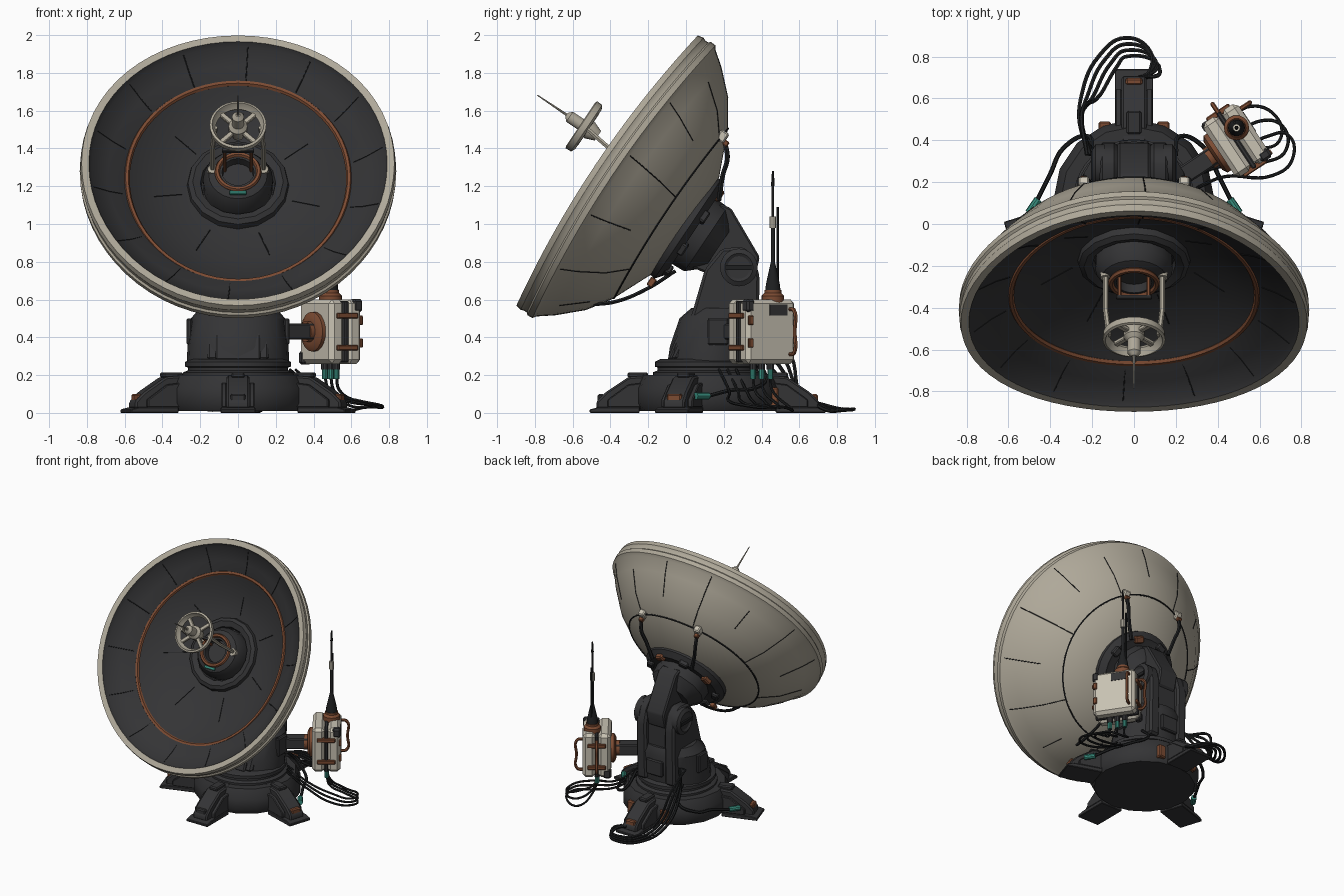
import bpy, bmesh, math
from mathutils import Matrix, Vector

if "Cube" in bpy.data.objects:
    bpy.data.objects.remove(bpy.data.objects["Cube"])

T, R = Matrix.Translation, Matrix.Rotation
I = Matrix.Identity(4)
# dish frame: local z looks out of the dish, local y runs up the rim
D = T((0, -.42, 1.285)) @ R(math.radians(56.1), 4, 'X')


def material(name, r, g, b):
    m = bpy.data.materials.new(name)
    m.diffuse_color = (r, g, b, 1)
    m.use_nodes = True
    m.node_tree.nodes["Principled BSDF"].inputs["Base Color"].default_value = m.diffuse_color
    return m


BEIGE = material("beige_paint", .43, .395, .32)
WHITE = material("pale_paint", .58, .54, .45)
DARK = material("charcoal_metal", .034, .034, .036)
BLACK = material("black_rubber", .013, .014, .015)
COPPER = material("copper", .2, .07, .032)
TEAL = material("teal", .04, .27, .21)


def finish(name, bm, mats, M=I):
    if M is D:  # the dish sides curve slightly forward
        for v in bm.verts:
            v.co.z += .1 * v.co.x ** 2
    bmesh.ops.remove_doubles(bm, verts=bm.verts, dist=1e-5)
    bmesh.ops.recalc_face_normals(bm, faces=bm.faces)
    for f in bm.faces:
        f.smooth = True
    for e in bm.edges:
        e.smooth = len(e.link_faces) == 2 and e.calc_face_angle(0) < math.radians(32)
    me = bpy.data.meshes.new(name)
    bm.to_mesh(me)
    bm.free()
    for m in mats:
        me.materials.append(m)
    ob = bpy.data.objects.new(name, me)
    ob.matrix_world = M
    bpy.context.collection.objects.link(ob)
    return ob


def lathe(name, prof, mat, M=I, n=32, sy=1, close=False, split=None, mat2=None):
    """Spin (radius, z[, y shift]) points about z; segments from split on use mat2."""
    bm = bmesh.new()
    rings = []
    for p in prof:
        r, z, s = (*p, 0)[:3]
        rings.append([bm.verts.new((r * math.cos(a), r * sy * math.sin(a) + s, z))
                      for a in (2 * math.pi * i / n for i in range(n))])
    if close:
        rings.append(rings[0])
    for k, (a, b) in enumerate(zip(rings, rings[1:])):
        for i in range(n):
            j = (i + 1) % n
            f = bm.faces.new((a[i], a[j], b[j], b[i]))
            f.material_index = int(split is not None and k >= split)
    return finish(name, bm, [mat] + ([mat2] if mat2 else []), M)


def cyl(name, r, z0, z1, mat, M=I, n=20, r2=None):
    return lathe(name, [(0, z0), (r, z0), (r if r2 is None else r2, z1), (0, z1)], mat, M, n)


def ring(name, r, minor, z, mat, M=I, n=48, sy=1, s=0):
    pts = [(r + minor * math.cos(a), z + minor * math.sin(a), s)
           for a in (math.pi * k / 3 for k in range(6))]
    return lathe(name, pts, mat, M, n, sy, close=True)


def bevelled(bm, w):
    if w:
        bmesh.ops.bevel(bm, geom=bm.edges[:], offset=w, segments=1, affect='EDGES')


def box(name, size, loc, mat, M=I, bevel=.008):
    bm = bmesh.new()
    bmesh.ops.create_cube(bm, size=1, matrix=T(loc) @ Matrix.Diagonal((*size, 1)))
    bevelled(bm, bevel)
    return finish(name, bm, [mat], M)


def prism(name, pts, x0, x1, mat, M=I, bevel=.01):
    """Extrude a (y, z) outline along x."""
    bm = bmesh.new()
    a = [bm.verts.new((x0, *p)) for p in pts]
    b = [bm.verts.new((x1, *p)) for p in pts]
    bm.faces.new(a)
    bm.faces.new(b[::-1])
    for i in range(len(pts)):
        j = (i + 1) % len(pts)
        bm.faces.new((a[i], b[i], b[j], a[j]))
    bmesh.ops.recalc_face_normals(bm, faces=bm.faces)
    bevelled(bm, bevel)
    return finish(name, bm, [mat], M)


def tube(name, pts, rad, mat, M=I, straight=False):
    cu = bpy.data.curves.new(name, 'CURVE')
    cu.dimensions, cu.bevel_depth, cu.bevel_resolution = '3D', rad, 1
    cu.use_fill_caps, cu.resolution_u = True, 7
    sp = cu.splines.new('BEZIER')
    sp.bezier_points.add(len(pts) - 1)
    for bp, p in zip(sp.bezier_points, pts):
        bp.co = p
        bp.handle_left_type = bp.handle_right_type = 'VECTOR' if straight else 'AUTO'
    tmp = bpy.data.objects.new(name + "_path", cu)
    bpy.context.collection.objects.link(tmp)
    bpy.context.view_layer.update()
    me = bpy.data.meshes.new_from_object(tmp.evaluated_get(bpy.context.evaluated_depsgraph_get()))
    bpy.data.objects.remove(tmp)
    bm = bmesh.new()
    bm.from_mesh(me)
    bpy.data.meshes.remove(me)
    return finish(name, bm, [mat], M)


# base: plinth, turntable and four legs, the side ones swept forward
B = T((0, .115, 0))
lathe("plinth", [(0, .01), (.36, .01), (.385, .05), (.385, .13), (.35, .2), (0, .2)], DARK, B, 16)
lathe("turntable", [(0, .19), (.29, .19), (.29, .215), (.265, .225), (.265, .24), (.28, .245),
                    (.28, .27), (.25, .285), (0, .285)], DARK, B, 40)
for k, ang in enumerate((0, 108, 180, 252)):
    L = B @ R(math.radians(ang), 4, 'Z')
    prism("leg", [(.25, .02), (.59, .02), (.59, .06), (.54, .11), (.42, .19), (.25, .205)], -.06, .06, DARK, L)
    prism("foot_plate", [(.36, 0), (.625, 0), (.625, .018), (.58, .03), (.36, .03)], -.092, .092, DARK, L, .004)
    for sx in (-1, 1):
        prism("leg_rib", [(.3, .03), (.53, .03), (.53, .07), (.42, .15), (.3, .165)], sx * .06, sx * .088, DARK, L, .005)
    box("leg_cap", (.07, .11, .03), (0, .37, .2), DARK, L)
    box("foot_clamp", (.08, .035, .05), (0, .565, .075), DARK if k == 2 else COPPER, L)
for sx in (-1, 1):
    box("plinth_latch", (.06, .07, .1), (sx * .14, .455, .085), COPPER)
    cyl("leg_plug", .02, -.04, .04, TEAL, T((sx * .48, .085, .09)) @ R(.6 * sx, 4, 'Z') @ R(math.pi / 2, 4, 'X'), 10)
    tube("leg_cable", [(sx * .46, .12, .09), (sx * .4, .24, .12), (sx * .34, .36, .13), (sx * .22, .42, .2),
                       (sx * .2, .33, .3)], .011, BLACK)

# pedestal drum with two cheeks and the tilt joint
lathe("pedestal_drum", [(0, .27, .135), (.27, .27, .135), (.268, .35, .145), (.25, .5, .18), (.2, .555, .2), (0, .555, .2)],
      DARK, I, 20, .86)
prism("drum_front_panel", [(-.1, .28), (.1, .28), (.1, .5), (.01, .5), (-.05, .4)], -.12, .12, DARK)
for sx in (-1, 1):
    prism("yoke_cheek", [(-.08, .28), (.38, .28), (.39, .72), (.36, .83), (.3, .88), (.19, .87), (.1, .76), (.03, .52)],
          sx * .08, sx * .165, DARK, I, .015)
    X = T((0, .28, .77)) @ R(sx * math.pi / 2, 4, 'Y')
    lathe("tilt_joint_cap", [(0, .14), (.1, .14), (.1, .185), (.075, .2), (.06, .19), (0, .19)], DARK, X, 20)
    box("joint_slot", (.015, .14, .025), (sx * .197, .28, .77), BLACK, I, 0)
    box("side_hatch", (.03, .11, .14), (sx * .258, .17, .43), DARK)
box("rear_hatch", (.14, .03, .12), (0, .385, .4), DARK)
prism("yoke_core", [(.1, .5), (.35, .5), (.35, .72), (.16, .74)], -.09, .09, DARK, I, 0)

# dish: painted shell outside, dark bowl inside, panel seams on both
back = [(.29, -.515), (.52, -.41), (.65, -.32), (.76, -.2), (.815, -.125)]
lathe("dish", [(0, -.515)] + back + [(.836, -.11), (.838, -.08), (.828, -.07), (.828, -.05), (.835, -.035),
      (.828, -.003), (.79, -.003), (.775, -.028), (.69, -.08), (.61, -.115, .01), (.58, -.14, .01),
      (.45, -.205, .03), (.3, -.255, .06), (0, -.28, .08)], BEIGE, D, 64, 1.04, split=12, mat2=DARK)
ring("inner_copper_ring", .588, .015, -.125, COPPER, D, 64, 1.075, .006)
ring("back_seam", .52, .006, -.41, BLACK, D, 64, 1.04)
for k in range(14):
    a = 2 * math.pi * (k + .35) / 14
    c, s = math.cos(a), 1.04 * math.sin(a)
    tube("back_panel_seam", [(r * c, r * s, z) for r, z in back[1 + k % 2: 5 - k % 3 // 2]], .003, BLACK, D, True)
    tube("front_panel_seam", [(.775 * c, .775 * s, -.028), (.69 * c, .69 * s, -.08), (.62 * c, .62 * s, -.11)],
         .003, BLACK, D, True)
    if k % 2:
        tube("inner_panel_seam", [(.45 * c, .45 * s + .03, -.205), (.3 * c, .3 * s + .06, -.255)], .003, BLACK, D, True)

# mount behind the dish
lathe("mount_collar", [(0, -.49), (.31, -.49), (.315, -.53), (.27, -.565), (.25, -.56), (0, -.56)], DARK, D @ T((0, -.02, 0)), 32)
lathe("mount_cone", [(0, -.55), (.21, -.55), (.205, -.64), (.13, -.72), (0, -.72)], DARK, D @ T((0, -.01, 0)), 12)
prism("tilt_arm", [(.19, -.6), (.2, -.66), (.07, -.93), (-.04, -.97), (-.13, -.88), (-.18, -.64), (-.17, -.6)],
      -.078, .078, DARK, D)
for k in range(8):
    box("mount_lug", (.05, .07, .05), (.26, 0, -.56), COPPER if k in (1, 3) else DARK,
        D @ T((0, -.02, 0)) @ R((k + .5) * math.pi / 4, 4, 'Z'))

# hub inside the dish
H = D @ T((0, .07, .035))
lathe("hub_collar", [(.275, -.31), (.265, -.26), (.24, -.245), (.2, -.26), (.19, -.31)], DARK, H, 16)
lathe("hub_barrel", [(.185, -.33), (.185, -.23), (.155, -.18), (.1, -.155), (.085, -.155), (.08, -.2), (0, -.2)], DARK, H, 24)
ring("hub_copper_ring", .11, .014, -.155, COPPER, H, 32)
box("hub_teal_light", (.09, .02, .015), (0, -.13, -.16), TEAL, H, .003)

# feed: struts, spoked ring, mast
F = D @ T((0, .125, 0))
for sx in (-1, 1):
    tube("feed_strut", [(sx * .135, -.03, -.23), (sx * .135, -.02, .06), (sx * .12, 0, .22)], .013, BEIGE, F, True)
    cyl("strut_socket", .026, -.26, -.13, BEIGE, F @ T((sx * .135, -.03, 0)), 12)
    tube("feed_copper_rod", [(sx * .07, -.02, -.16), (sx * .07, 0, .0)], .01, COPPER, F, True)
    box("ring_spoke", (.27, .028, .022), (0, 0, .21), BEIGE, F @ R(sx * math.pi / 4, 4, 'Z'), .004)
box("feed_crossbar", (.17, .02, .02), (0, 0, 0), DARK, F, .004)
lathe("feed_ring", [(.125, .2), (.148, .212), (.15, .245), (.137, .25), (.128, .228), (.118, .215)], BEIGE, F, 32, close=True)
lathe("feed_hub", [(0, .14), (.03, .14), (.05, .19), (.05, .23), (.032, .25), (.032, .32), (.012, .34), (0, .34)], BEIGE, F, 16)
cyl("feed_mast", .007, .33, .525, BEIGE, F, 8, .003)

# sockets and cables on the dish back
for sx in (-1, 1):
    box("back_socket", (.05, .06, .05), (sx * .24, .49, -.415), WHITE, D)
    box("back_socket_clip", (.035, .03, .03), (sx * .24, .47, -.45), COPPER, D, .005)
    tube("back_cable", [(sx * .24, .47, -.445), (sx * .235, .41, -.5), (sx * .21, .32, -.53), (sx * .17, .2, -.585)], .014, BLACK, D)
    tube("lower_cable", [(sx * .12, -.63, -.34), (sx * .12, -.55, -.43), (sx * .11, -.4, -.53), (sx * .09, -.24, -.6)], .011, BLACK, D)
    box("cable_clip", (.04, .05, .035), (sx * .11, -.36, -.53), COPPER, D, .005)

# ground cable bundle behind the rear leg
for k in range(4):
    w = .03 * k
    tube("ground_cable", [(-.18 - w / 2, .33, .42), (-.25, .44 + w, .25 + w), (-.25 + w, .62, .08),
                          (-.17 + w, .8 - w / 2, .02), (-.04, .89 - w, .02), (.08 + w / 2, .82 - w, .02),
                          (.07 - w / 2, .7, .05)], .01, BLACK)

# equipment box on its side arm
E = T((.49, .4, .43)) @ R(math.radians(33.5), 4, 'Z')
box("side_arm", (.26, .09, .085), (-.22, 0, 0), DARK, E)
lathe("arm_flange", [(0, .09), (.105, .09), (.105, .12), (.08, .135), (.055, .135), (.055, .16), (0, .16)], COPPER, E @ R(-math.pi / 2, 4, 'Y'), 20)
for sx in (-1, 1):
    box("case_half", (.09, .31, .34), (sx * .055, 0, 0), WHITE, E, .022)
    box("case_corner", (.06, .05, .07), (sx * .074, -sx * .133, sx * .138), DARK, E, .012)
    for z in (-.085, .085):
        box("case_latch", (.13, .03, .03), (0, sx * .155, z), COPPER, E, .005)
    box("outer_bracket", (.02, .03, .05), (.1, -.135, sx * .06), COPPER, E, .005)
    tube("case_handle", [(0, .15, sx * .12), (0, .195, sx * .11), (0, .2, 0)], .011, COPPER, E)
    tube("outer_handle", [(.09, .115, sx * .12), (.14, .115, sx * .11), (.145, .115, 0)], .011, COPPER, E)
box("case_seam", (.024, .318, .325), (0, 0, 0), DARK, E, .006)
box("worn_patch", (.006, .11, .06), (.1, .04, .115), DARK, E, 0)
for k in (-1, 0, 1):
    P = E @ T((0, k * .055, 0))
    cyl("case_gland", .02, -.2, -.16, DARK, P, 10)
    cyl("case_plug", .016, -.25, -.2, TEAL, P, 10)
    tube("case_cable", [(0, 0, -.23), (.02, 0, -.31), (.13, .02 + k * .03, -.39 - k * .02), (.22, -.06, -.4),
                        (.17, -.17, -.39), (.05, -.16 + k * .02, -.37), (-.14, -.06, -.31), (-.28, -.03, -.2)], .008, BLACK, P)

# whip aerial on the box
A = T((.49, .46, 0))
lathe("aerial_base", [(0, .58), (.06, .58), (.06, .62), (.045, .635), (.045, .65), (0, .65)], COPPER, A, 20)
lathe("aerial_boot", [(.042, .64), (.038, .68), (.02, .76), (.011, .8), (.011, 1.0), (0, 1.0)], BLACK, A, 14)
cyl("aerial_joint", .018, .98, 1.04, WHITE, A, 10)
cyl("aerial_whip", .007, 1.03, 1.22, DARK, A, 8)
cyl("aerial_tip", .01, 1.2, 1.28, BLACK, A, 8, .005)
cyl("second_whip", .007, .64, 1.09, BLACK, A @ T((-.008, .025, 0)), 8)
